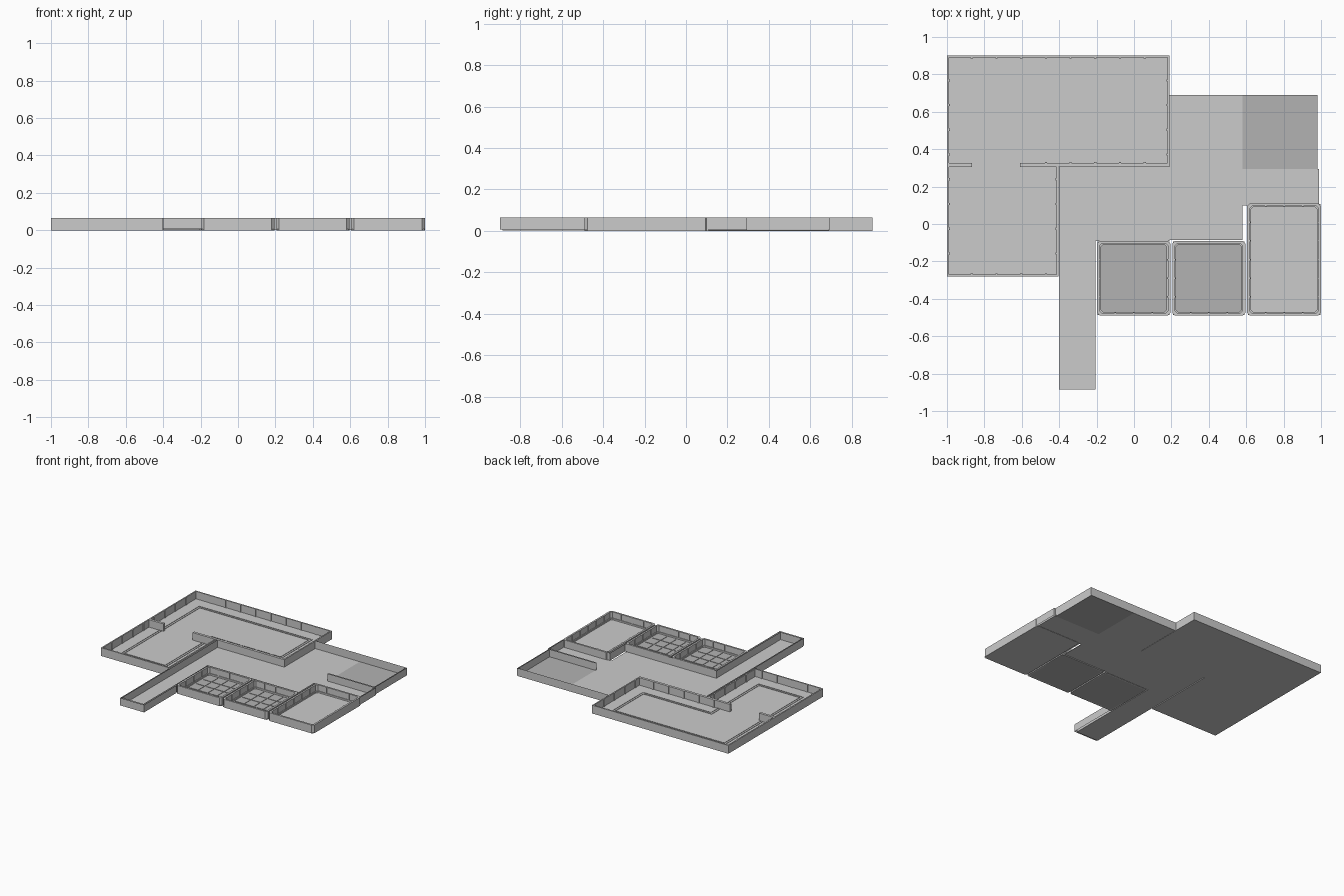
import bpy, bmesh
from mathutils import Vector, Matrix

if "Cube" in bpy.data.objects:
    bpy.data.objects.remove(bpy.data.objects["Cube"])

H = 0.065   # wall height
F = 0.006   # floor top

dark = bpy.data.materials.new("dark_grey")
dark.diffuse_color = (0.45, 0.45, 0.45, 1)
dark.use_nodes = True
dark.node_tree.nodes["Principled BSDF"].inputs["Base Color"].default_value = dark.diffuse_color


def finish(name, bm, mat=None):
    me = bpy.data.meshes.new(name)
    bm.normal_update()
    bm.to_mesh(me)
    bm.free()
    ob = bpy.data.objects.new(name, me)
    bpy.context.collection.objects.link(ob)
    if mat:
        me.materials.append(mat)
    return ob


def boxes(name, items, mat=None):
    """Each item is x0, x1, y0, y1, z0, z1."""
    bm = bmesh.new()
    for x0, x1, y0, y1, z0, z1 in items:
        m = Matrix.Translation(((x0 + x1) / 2, (y0 + y1) / 2, (z0 + z1) / 2))
        m = m @ Matrix.Diagonal((x1 - x0, y1 - y0, z1 - z0, 1))
        bmesh.ops.create_cube(bm, size=1, matrix=m)
    return finish(name, bm, mat)


def sheets(name, lines, z0=F):
    """Uncapped upright sheets along polylines."""
    bm = bmesh.new()
    for line in lines:
        for a, b in zip(line, line[1:]):
            bm.faces.new([bm.verts.new((*p, z)) for p, z in ((a, z0), (b, z0), (b, H), (a, H))])
    return finish(name, bm)


def ring(name, outer, inner, z0, z1, mat=None):
    """Closed band between two matching outlines."""
    bm = bmesh.new()
    loops = [[bm.verts.new((*p, z)) for p in pts]
             for pts, z in ((outer, z0), (outer, z1), (inner, z1), (inner, z0))]
    n = len(outer)
    for k in range(4):
        a, b = loops[k], loops[(k + 1) % 4]
        for i in range(n):
            j = (i + 1) % n
            bm.faces.new((a[i], a[j], b[j], b[i]))
    return finish(name, bm, mat)


def chamfered(x0, x1, y0, y1, c):
    return [(x0 + c, y0), (x1 - c, y0), (x1, y0 + c), (x1, y1 - c),
            (x1 - c, y1), (x0 + c, y1), (x0, y1 - c), (x0, y0 + c)]


def ell(d):
    """Outline of the two joined large rooms, inset by d."""
    return [(-1 + d, -0.28 + d), (-0.405 - d, -0.28 + d), (-0.405 - d, 0.31 + d),
            (0.19 - d, 0.31 + d), (0.19 - d, 0.9 - d), (-1 + d, 0.9 - d)]


# Large L-shaped room: floor, perimeter walls, dividing wall with opening
boxes("large_room_floor", [(-1, 0.19, 0.31, 0.9, 0, F), (-1, -0.405, -0.28, 0.31, 0, F)])
ring("large_room_walls", ell(0), ell(0.01), 0, H)
boxes("dividing_wall", [(-1, -0.865, 0.305, 0.325, F, H), (-0.61, 0.19, 0.305, 0.325, F, H)])
for k, d in enumerate((0.1, 0.118)):
    ring(f"floor_trim_{k}", ell(d), ell(d + 0.004), F - 0.001, F + 0.003)

# Small wall pilasters at even spacing
p, step = 0.006, 1.19 / 9
posts = []
for i in range(1, 9):
    x = -1 + i * step
    posts.append((x - p, x + p, 0.885, 0.892, F, H))
    if x > -0.6:
        posts.append((x - p, x + p, 0.324, 0.331, F, H))
    if x < -0.42:
        posts.append((x - p, x + p, -0.272, -0.265, F, H))
    y = 0.9 - i * step
    posts.append((-0.992, -0.985, y - p, y + p, F, H))
    if y > 0.34:
        posts.append((0.175, 0.182, y - p, y + p, F, H))
    elif y < 0.29:
        posts.append((-0.42, -0.413, y - p, y + p, F, H))
boxes("pilasters", posts)

# Corridor and hall floors, plus the darker corner floor
boxes("corridor_floor", [(-0.4, -0.205, -0.885, 0.31, 0.002, F)])
boxes("hall_floor", [(-0.205, 0.19, -0.09, 0.31, 0.002, F)])
boxes("east_hall_floor", [(0.19, 0.58, -0.085, 0.69, 0.002, F),
                          (0.58, 0.99, 0.1, 0.295, 0.002, F)])
boxes("corner_floor", [(0.58, 0.98, 0.295, 0.69, 0.002, F)], dark)

# Thin uncapped double-sheet walls
sheets("corridor_walls", [
    [(-0.392, -0.28), (-0.392, -0.885), (-0.205, -0.885), (-0.205, -0.49)],
    [(-0.4, -0.28), (-0.4, -0.897), (-0.192, -0.897), (-0.192, -0.49)],
    [(-0.392, -0.28), (-0.392, 0.305)]])
sheets("hall_walls", [
    [(-0.205, -0.49), (-0.205, -0.085), (0.59, -0.085), (0.59, 0.105), (0.61, 0.105)],
    [(0.19, 0.69), (0.98, 0.69), (0.98, 0.3), (0.58, 0.3)],
    [(0.19, 0.695), (0.987, 0.695), (0.987, 0.29), (0.58, 0.29)],
    [(0.6, 0.105), (0.99, 0.105)],
    [(0.99, 0.29), (0.99, 0.1)],
    [(0.98, 0.295), (0.998, 0.295), (0.998, 0.1)]])


# Front rooms with chamfered walls and panel ribs
def front_room(name, x0, x1, y0, y1, mat, tiled):
    boxes(name + "_floor", [(x0 + 0.004, x1 - 0.004, y0 + 0.004, y1 - 0.004, 0, F)], mat)
    ring(name + "_walls", chamfered(x0, x1, y0, y1, 0.015),
         chamfered(x0 + 0.014, x1 - 0.014, y0 + 0.014, y1 - 0.014, 0.012), 0, H)
    ring(name + "_skirting", chamfered(x0 + 0.012, x1 - 0.012, y0 + 0.012, y1 - 0.012, 0.012),
         chamfered(x0 + 0.02, x1 - 0.02, y0 + 0.02, y1 - 0.02, 0.012), F - 0.001, 0.018)
    ribs = []
    for lo, hi, along_x in ((x0, x1, True), (y0, y1, False)):
        n = round((hi - lo) / 0.1)
        for i in range(1, n):
            c = lo + (hi - lo) * i / n
            a, b = (y0, y1) if along_x else (x0, x1)
            for s, e in ((a + 0.013, a + 0.018), (b - 0.018, b - 0.013)):
                r = (c - 0.004, c + 0.004)
                ribs.append((*r, s, e, F, H) if along_x else (s, e, *r, F, H))
    boxes(name + "_ribs", ribs)
    if tiled:
        n, m = 4, 0.03
        w, d = (x1 - x0 - 2 * m) / n, (y1 - y0 - 2 * m) / n
        g = 0.004
        boxes(name + "_tiles", [
            (x0 + m + i * w + g, x0 + m + (i + 1) * w - g,
             y0 + m + j * d + g, y0 + m + (j + 1) * d - g, F - 0.001, F + 0.003)
            for i in range(n) for j in range(n)], mat)


front_room("tiled_room_left", -0.198, 0.195, -0.49, -0.09, dark, True)
front_room("tiled_room_right", 0.205, 0.595, -0.49, -0.09, dark, True)
front_room("plain_room", 0.605, 1.0, -0.49, 0.11, None, False)
